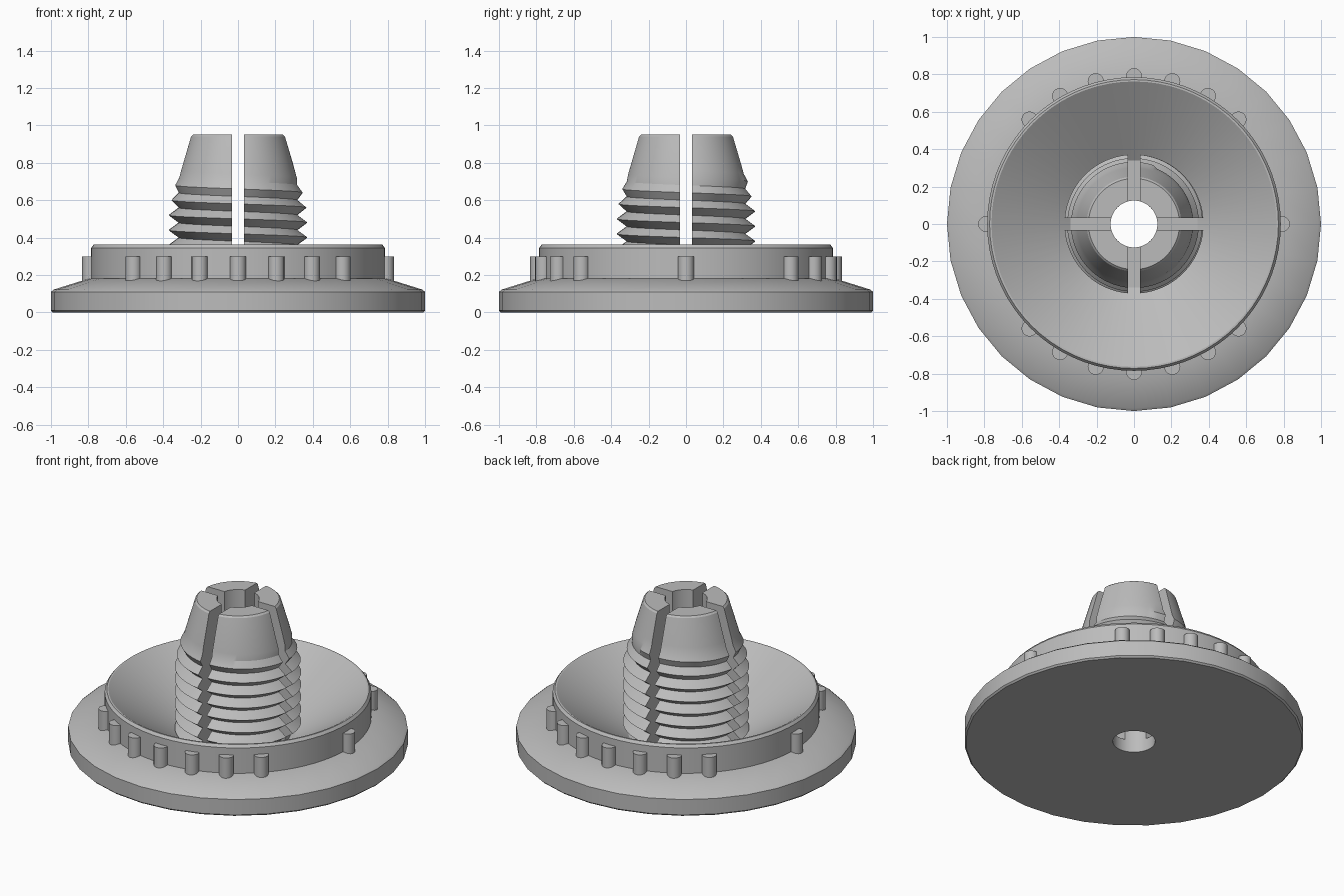
import bpy, bmesh
from math import sin, cos, pi, radians, tau

cube = bpy.data.objects.get("Cube")
if cube:
    bpy.data.objects.remove(cube, do_unlink=True)

grey = bpy.data.materials.new("mid grey")
grey.use_nodes = True
colour = (0.5, 0.5, 0.5, 1)
grey.diffuse_color = colour
grey.node_tree.nodes["Principled BSDF"].inputs["Base Color"].default_value = colour


def finish(name, bm, angle=25):
    bmesh.ops.recalc_face_normals(bm, faces=bm.faces)
    mesh = bpy.data.meshes.new(name)
    bm.to_mesh(mesh)
    bm.free()
    mesh.materials.append(grey)
    obj = bpy.data.objects.new(name, mesh)
    bpy.context.collection.objects.link(obj)
    bpy.ops.object.select_all(action="DESELECT")
    obj.select_set(True)
    bpy.context.view_layer.objects.active = obj
    bpy.ops.object.shade_smooth_by_angle(angle=radians(angle))
    return obj


def sweep(profile_at, columns, close):
    """Sweep a closed (radius, height) loop around z; the loop may vary with the turn."""
    bm = bmesh.new()
    rings = []
    for i in range(columns + (not close)):
        a = tau * i / columns
        rings.append([bm.verts.new((r * cos(a), r * sin(a), z)) for r, z in profile_at(i / columns)])
    for i in range(columns):
        one, two = rings[i], rings[(i + 1) % len(rings)]
        for j in range(len(one)):
            k = (j + 1) % len(one)
            bm.faces.new((one[j], two[j], two[k], one[k]))
    return bm


# Wide flange with a sloping top
flange = [(0.6, 0), (0.99, 0), (1, 0.01), (1, 0.11), (0.985, 0.122), (0.8, 0.18), (0.6, 0.18)]
finish("flange", sweep(lambda t: flange, 32, True))

# Conical bowl with an upright rim and a central bore
bowl = [(0.125, 0), (0.61, 0), (0.785, 0.15), (0.785, 0.345), (0.772, 0.362),
        (0.762, 0.362), (0.34, 0.08), (0.125, 0.08)]
finish("bowl", sweep(lambda t: bowl, 72, True))

# Split post: helical thread below, tapered nose above, bore through the middle
PITCH, NOSE, TOP, BORE = 0.08, 0.705, 0.95, 0.125


def nose_radius(z):
    return 0.32 - 0.065 * (z - NOSE) / (TOP - NOSE)


def post_profile(t):
    loop = [(BORE, 0.03), (0.3, 0.03)]
    for j in range(18):
        z = 0.04 + PITCH * (j / 2 + 1 - t)
        crest = 0.372 - 0.25 * max(0, z - 0.54)
        r = crest if j % 2 else 0.318
        loop.append((r if z < NOSE else nose_radius(z), z))
    return loop + [(0.253, TOP - 0.01), (0.243, TOP), (BORE, TOP)]


HALF_SLOT = 0.033
for side, sx in (("left", 1), ("right", -1)):
    for end, sy in (("front", -1), ("back", 1)):
        bm = sweep(post_profile, 96, False)
        for normal in ((sx, 0, 0), (0, sy, 0)):
            cut = bmesh.ops.bisect_plane(
                bm, geom=bm.verts[:] + bm.edges[:] + bm.faces[:], dist=1e-6,
                plane_co=[c * HALF_SLOT for c in normal], plane_no=normal, clear_inner=True)
            edges = [e for e in cut["geom_cut"] if isinstance(e, bmesh.types.BMEdge) and e.is_boundary]
            bmesh.ops.holes_fill(bm, edges=edges, sides=0)
        finish(f"post_quarter_{end}_{side}", bm)

# Grip knobs around the rim
for degrees in [0, 180] + [s * d for s in (1, -1) for d in range(45, 136, 15)]:
    a = radians(degrees)
    bm = bmesh.new()
    bmesh.ops.create_cone(bm, cap_ends=True, segments=20, radius1=0.043, radius2=0.043, depth=0.16)
    bmesh.ops.translate(bm, verts=bm.verts, vec=(0.79 * cos(a), 0.79 * sin(a), 0.22))
    finish("grip_knob", bm)
